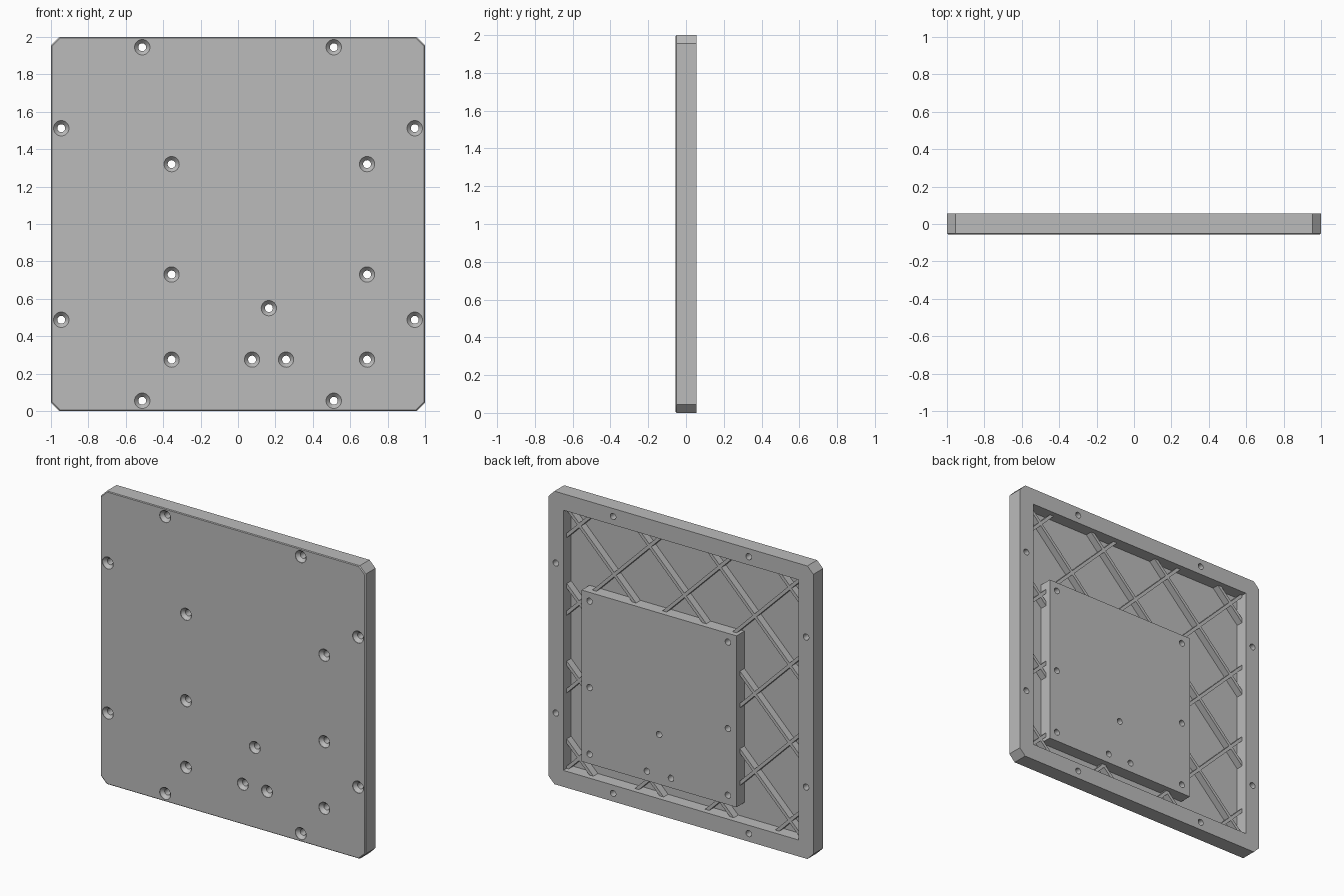
import bpy, bmesh, math
from mathutils import Matrix

if "Cube" in bpy.data.objects:
    bpy.data.objects.remove(bpy.data.objects["Cube"])

FRONT, BACK = -0.055, 0.055      # outer faces
FLOOR = -0.03                    # bottom of the rear pocket
RIB_TOP = 0.018
OPEN = 0.888                     # half size of the pocket opening
PITCH, RIB_W = 0.53, 0.022

grey = bpy.data.materials.new("light grey")
grey.use_nodes = True
grey.diffuse_color = (0.5, 0.5, 0.5, 1)
grey.node_tree.nodes["Principled BSDF"].inputs["Base Color"].default_value = (0.5, 0.5, 0.5, 1)


def make_object(name, bm):
    bmesh.ops.recalc_face_normals(bm, faces=bm.faces)
    mesh = bpy.data.meshes.new(name)
    bm.to_mesh(mesh)
    bm.free()
    mesh.materials.append(grey)
    obj = bpy.data.objects.new(name, mesh)
    bpy.context.collection.objects.link(obj)
    return obj


def add_loft(bm, loops):
    """Closed solid through matching loops of points."""
    rings = [[bm.verts.new(p) for p in loop] for loop in loops]
    n = len(rings[0])
    for a, b in zip(rings, rings[1:]):
        for i in range(n):
            j = (i + 1) % n
            bm.faces.new((a[i], a[j], b[j], b[i]))
    bm.faces.new(rings[0])
    bm.faces.new(rings[-1])


def add_box(bm, x0, x1, y0, y1, z0, z1):
    outline = [(x0, z0), (x1, z0), (x1, z1), (x0, z1)]
    add_loft(bm, [[(x, y, z) for x, z in outline] for y in (y0, y1)])


def boolean(target, tool, operation):
    mod = target.modifiers.new(tool.name, 'BOOLEAN')
    mod.object, mod.operation, mod.solver = tool, operation, 'EXACT'
    bpy.context.view_layer.objects.active = target
    bpy.ops.object.modifier_apply(modifier=mod.name)
    bpy.data.objects.remove(tool)


# Panel with clipped corners and a fine edge break at the front
def outline(inset, y, clip=0.045):
    r = 1 - inset
    c = r - clip
    pts = [(c, -r), (r, -c), (r, c), (c, r), (-c, r), (-r, c), (-r, -c), (-c, -r)]
    return [(x, y, z + 1) for x, z in pts]


bm = bmesh.new()
add_loft(bm, [outline(0.005, FRONT), outline(0, FRONT + 0.005), outline(0, BACK)])
panel = make_object("cover_panel", bm)

# Rear pocket, leaving the rim and the raised mounting block
bm = bmesh.new()
add_box(bm, -OPEN, OPEN, FLOOR, BACK + 0.1, 1 - OPEN, 1 + OPEN)
pocket = make_object("pocket_cutter", bm)
bm = bmesh.new()
add_box(bm, -0.42, 0.75, FLOOR - 0.1, BACK + 0.2, 0.21, 1.38)
boolean(pocket, make_object("mounting_block", bm), 'DIFFERENCE')
boolean(panel, pocket, 'DIFFERENCE')

# Diagonal stiffening ribs, one family for each direction
for sign in (1, -1):
    bm = bmesh.new()
    reach = OPEN + 0.012
    for k in range(-3, 4):
        c = k * PITCH
        start, end = max(-reach, c - reach), min(reach, c + reach)
        half = (end - start) / math.sqrt(2)
        mid = (start + end) / 2
        rib = bmesh.new()
        add_box(rib, -half, half, FLOOR - 0.01, RIB_TOP, -RIB_W / 2, RIB_W / 2)
        rib.transform(Matrix.Translation((sign * mid, 0, 1 + c - mid))
                      @ Matrix.Rotation(sign * math.pi / 4, 4, 'Y'))
        piece = bpy.data.meshes.new("rib")
        rib.to_mesh(piece)
        rib.free()
        bm.from_mesh(piece)
        bpy.data.meshes.remove(piece)
    boolean(panel, make_object("ribs", bm), 'UNION')

# Countersunk screw holes
holes = [(x, z) for x in (-0.355, 0.69) for z in (0.275, 0.73, 1.32)]
holes += [(0.165, 0.55), (0.075, 0.275), (0.257, 0.275)]
for s in (-1, 1):
    for t in (-1, 1):
        holes += [(s * 0.945, 1 + t * 0.512), (s * 0.512, 1 + t * 0.945)]
profile = [(0.041, FRONT - 0.02), (0.041, FRONT + 0.003),
           (0.021, FRONT + 0.025), (0.021, BACK + 0.02)]
SIDES = 32
bm = bmesh.new()
for cx, cz in holes:
    add_loft(bm, [[(cx + r * math.cos(math.tau * i / SIDES), y,
                    cz + r * math.sin(math.tau * i / SIDES)) for i in range(SIDES)]
                  for r, y in profile])
boolean(panel, make_object("screw_holes", bm), 'DIFFERENCE')

# Round hole walls shade smoothly, all other edges stay sharp
bpy.ops.object.select_all(action='DESELECT')
panel.select_set(True)
bpy.context.view_layer.objects.active = panel
bpy.ops.object.shade_smooth_by_angle(angle=math.radians(30))
